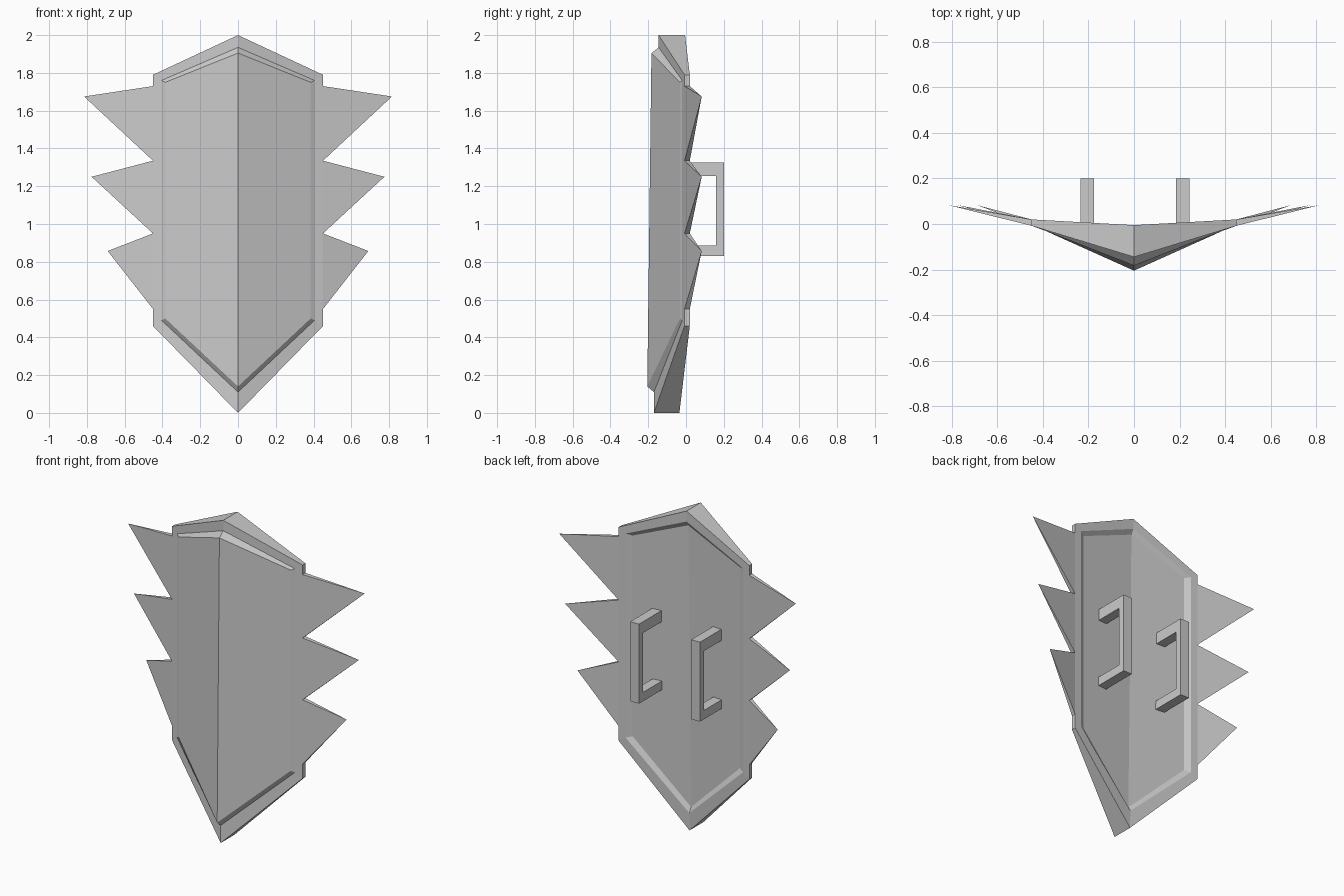
import bpy, bmesh

if "Cube" in bpy.data.objects:
    bpy.data.objects.remove(bpy.data.objects["Cube"])

def make_object(name, bm):
    bmesh.ops.recalc_face_normals(bm, faces=bm.faces)
    me = bpy.data.meshes.new(name)
    bm.to_mesh(me)
    bm.free()
    ob = bpy.data.objects.new(name, me)
    bpy.context.collection.objects.link(ob)
    return ob

def ring(bm, bottom, low, up, top):
    """Six-point symmetric outline; low/up are side corners (x, y, z), bottom/top are (y, z)."""
    flip = lambda p: (-p[0], p[1], p[2])
    pts = [(0, *bottom), low, up, (0, *top), flip(up), flip(low)]
    return [bm.verts.new(p) for p in pts]

# Shield body: rings from the back recess, around the rim, to the raised front panel
bm = bmesh.new()
rings = [ring(bm, *r) for r in (
    ((-0.05, 0.14), (0.37, -0.003, 0.50), (0.37, -0.003, 1.75), (-0.022, 1.905)),
    ((-0.032, 0.11), (0.405, 0.017, 0.49), (0.405, 0.017, 1.76), (-0.005, 1.935)),
    ((-0.035, 0.0), (0.45, 0.02, 0.46), (0.45, 0.02, 1.79), (-0.005, 2.0)),
    ((-0.17, 0.0), (0.45, -0.008, 0.46), (0.45, -0.008, 1.79), (-0.145, 2.0)),
    ((-0.17, 0.11), (0.405, -0.02, 0.49), (0.405, -0.02, 1.76), (-0.145, 1.935)),
    ((-0.205, 0.14), (0.385, -0.032, 0.50), (0.385, -0.032, 1.75), (-0.183, 1.905)),
)]
for a, b in zip(rings, rings[1:]):
    for i in range(6):
        j = (i + 1) % 6
        bm.faces.new((a[i], a[j], b[j], b[i]))
for r in (rings[0], rings[-1]):
    bm.faces.new(r[:4])
    bm.faces.new((r[3], r[4], r[5], r[0]))
make_object("shield_body", bm)

# Side spikes: thin pyramids swept backward, three per side
bm = bmesh.new()
for s in (-1, 1):
    for z0, z1, tx, tz in ((1.335, 1.73, 0.815, 1.675),
                           (0.95, 1.335, 0.775, 1.25),
                           (0.55, 0.95, 0.69, 0.857)):
        base = [bm.verts.new((s * 0.45, y, z)) for y, z in
                ((-0.008, z0), (0.02, z0), (0.02, z1), (-0.008, z1))]
        tip = bm.verts.new((s * tx, 0.083, tz))
        for i in range(4):
            bm.faces.new((base[i], base[(i + 1) % 4], tip))
        bm.faces.new(base)
make_object("side_spikes", bm)

# Back handles: C-shaped profile extruded across x
profile = ((-0.04, 0.83), (0.2, 0.83), (0.2, 1.325), (-0.04, 1.325),
           (-0.04, 1.255), (0.16, 1.255), (0.16, 0.885), (-0.04, 0.885))
for name, x in (("left_handle", -0.236), ("right_handle", 0.184)):
    bm = bmesh.new()
    face = bm.faces.new([bm.verts.new((x, y, z)) for y, z in profile])
    ext = bmesh.ops.extrude_face_region(bm, geom=[face], use_keep_orig=True)
    verts = [v for v in ext["geom"] if isinstance(v, bmesh.types.BMVert)]
    bmesh.ops.translate(bm, vec=(0.06, 0, 0), verts=verts)
    make_object(name, bm)
